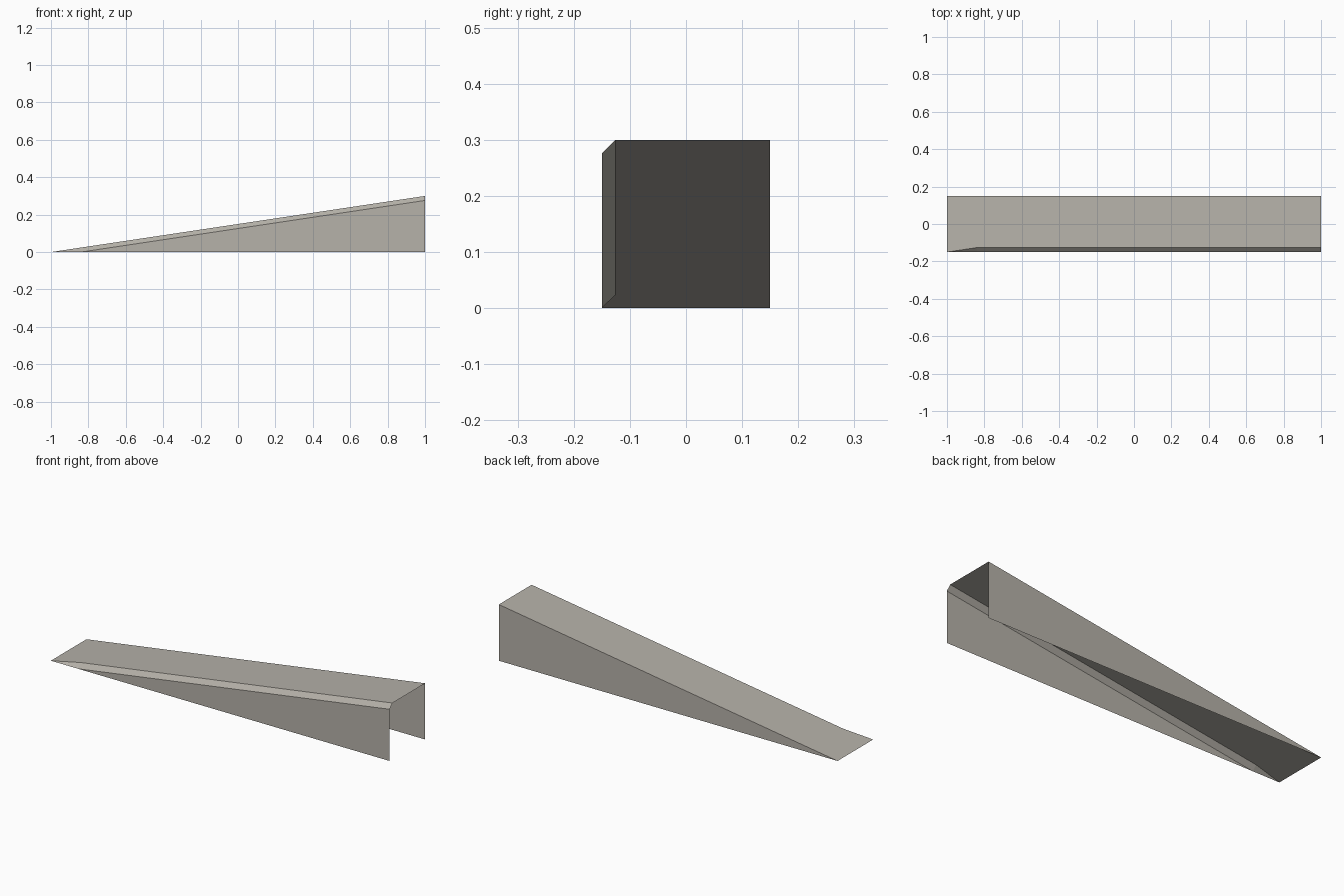
import bpy
from mathutils import Vector

if "Cube" in bpy.data.objects:
    bpy.data.objects.remove(bpy.data.objects["Cube"], do_unlink=True)

# One flat warm grey
grey = bpy.data.materials.new("warm grey")
grey.use_nodes = True
colour = (0.47, 0.445, 0.40, 1)
grey.diffuse_color = colour
grey.node_tree.nodes["Principled BSDF"].inputs["Base Color"].default_value = colour

LENGTH, WIDTH, HEIGHT = 2.0, 0.3, 0.3
BEVEL = 0.024
X, Y = LENGTH / 2, WIDTH / 2
KINK = -X + BEVEL * LENGTH / HEIGHT   # where the bevel runs out at the toe


def slope(x, y, drop=0):
    """Point on the sloping top, lowered by drop."""
    return Vector((x, y, (x + X) * HEIGHT / LENGTH - drop))


def panel(name, *faces):
    """Thin sheet from faces listed anticlockwise as seen from outside."""
    points = [p for face in faces for p in face]
    ids = iter(range(len(points)))
    mesh = bpy.data.meshes.new(name)
    mesh.from_pydata(points, [], [[next(ids) for _ in face] for face in faces])
    mesh.materials.append(grey)
    bpy.context.collection.objects.link(bpy.data.objects.new(name, mesh))


# Corners shared by the panels
toe_front, toe_back = slope(-X, -Y), slope(-X, Y)
top_kink, top_front, top_back = slope(KINK, -Y + BEVEL), slope(X, -Y + BEVEL), slope(X, Y)
low_kink, low_front = slope(KINK, -Y, BEVEL), slope(X, -Y, BEVEL)
foot_front, foot_back = Vector((X, -Y, 0)), Vector((X, Y, 0))

# Sloping top, bevelled front edge with its pointed toe, and the two side walls;
# the underside and tall end stay open
panel("ramp_top", (toe_front, top_kink, top_front, top_back, toe_back))
panel("front_bevel", (low_kink, low_front, top_front, top_kink),
      (toe_front, low_kink, top_kink))
panel("front_wall", (low_kink, foot_front, low_front))
panel("back_wall", (toe_back, top_back, foot_back))
